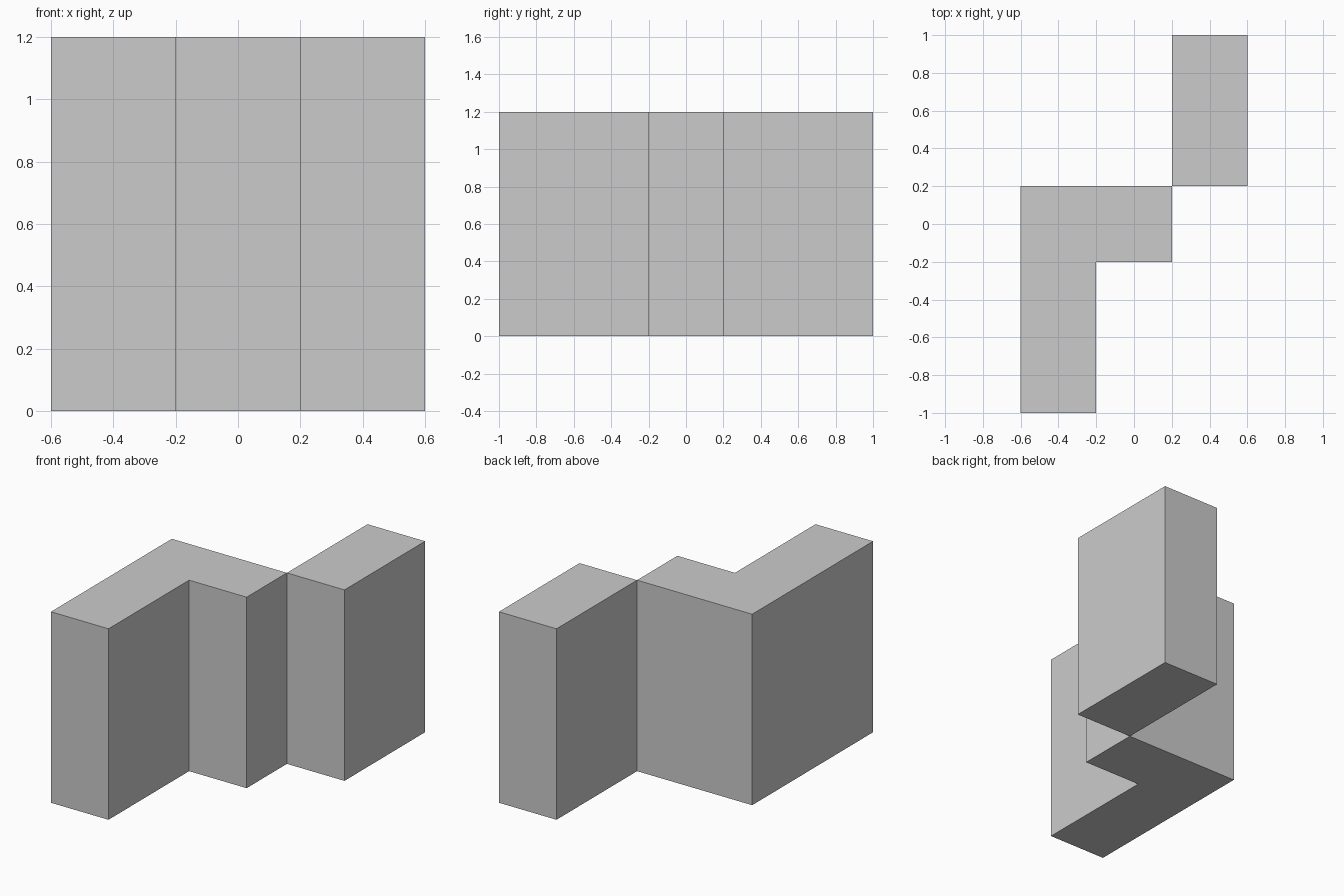
import bpy
import bmesh

if "Cube" in bpy.data.objects:
    bpy.data.objects.remove(bpy.data.objects["Cube"])

HEIGHT = 1.2


def prism(name, outline):
    """Extrude a counter-clockwise plan outline straight up from the floor."""
    bm = bmesh.new()
    base = bm.faces.new([bm.verts.new((x, y, 0)) for x, y in outline])
    top = bmesh.ops.extrude_face_region(bm, geom=[base], use_keep_orig=True)["geom"]
    bmesh.ops.translate(bm, vec=(0, 0, HEIGHT),
                        verts=[v for v in top if isinstance(v, bmesh.types.BMVert)])
    bmesh.ops.recalc_face_normals(bm, faces=bm.faces)
    mesh = bpy.data.meshes.new(name)
    bm.to_mesh(mesh)
    bm.free()
    obj = bpy.data.objects.new(name, mesh)
    bpy.context.collection.objects.link(obj)
    return obj


# L-shaped block: front arm and middle arm
prism("corner_block", [(-0.6, -1), (-0.2, -1), (-0.2, -0.2),
                       (0.2, -0.2), (0.2, 0.2), (-0.6, 0.2)])

# Rear block, touching the corner block along one vertical edge
prism("rear_block", [(0.2, 0.2), (0.6, 0.2), (0.6, 1), (0.2, 1)])
